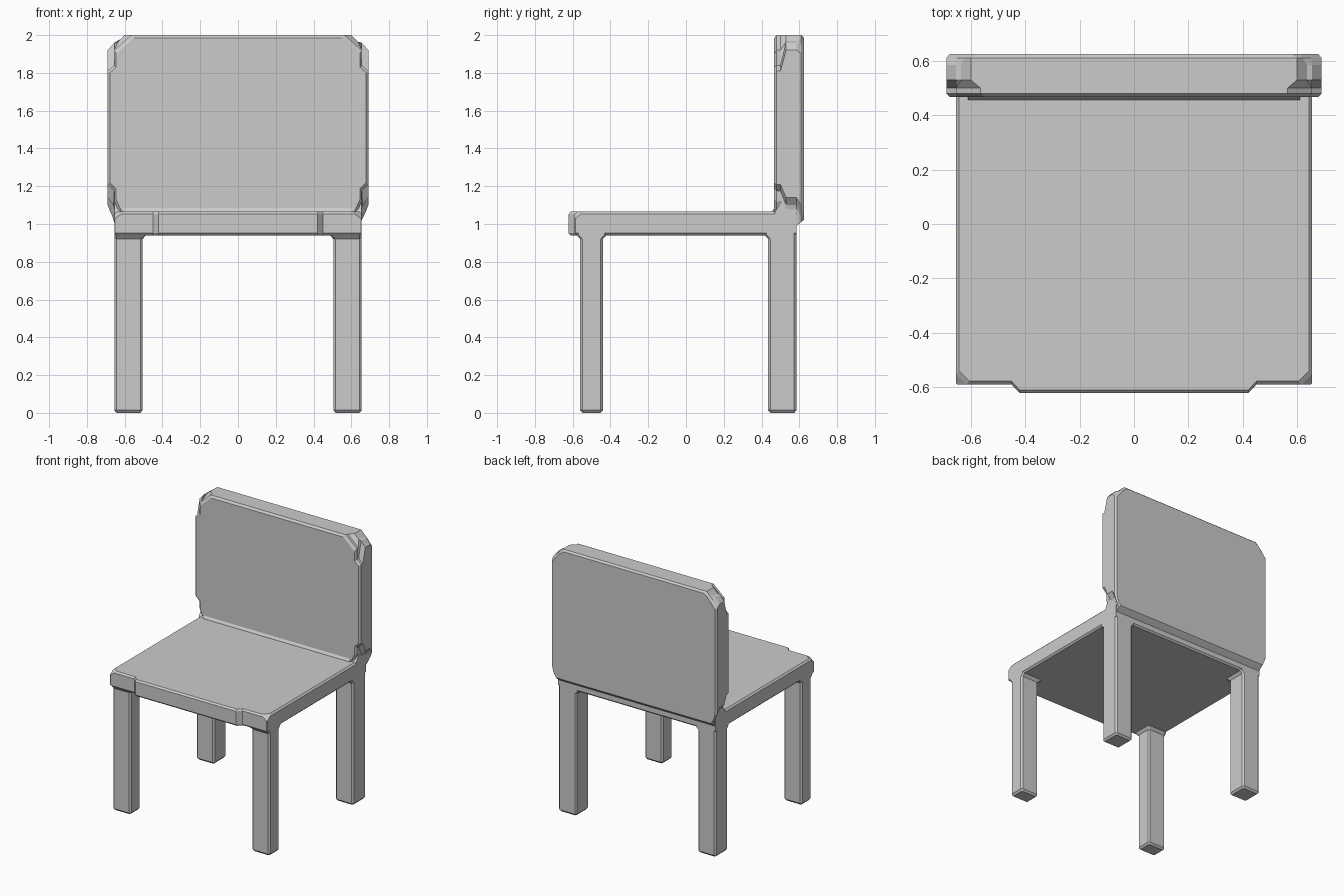
import bpy, bmesh

if "Cube" in bpy.data.objects:
    bpy.data.objects.remove(bpy.data.objects["Cube"])


def loft(name, rings):
    """Skin a list of equal-length point rings and cap both ends."""
    bm = bmesh.new()
    vs = [[bm.verts.new(p) for p in r] for r in rings]
    n = len(vs[0])
    for a, b in zip(vs, vs[1:]):
        for i in range(n):
            j = (i + 1) % n
            bm.faces.new((a[i], a[j], b[j], b[i]))
    bm.faces.new(vs[0])
    bm.faces.new(vs[-1])
    bmesh.ops.recalc_face_normals(bm, faces=bm.faces)
    me = bpy.data.meshes.new(name)
    bm.to_mesh(me)
    bm.free()
    ob = bpy.data.objects.new(name, me)
    bpy.context.collection.objects.link(ob)
    return ob


def mirrored(half):
    """Complete a right-half outline (2D) with its mirror image."""
    return half + [(-x, y) for x, y in reversed(half)]


def octagon(x0, x1, y0, y1, c, z):
    return [(x, y, z) for x, y in (
        (x0 + c, y0), (x1 - c, y0), (x1, y0 + c), (x1, y1 - c),
        (x1 - c, y1), (x0 + c, y1), (x0, y1 - c), (x0, y0 + c))]


# Seat slab: stepped front edge, corners cut towards the top
def seat_ring(z, d, c):
    half = [(0.42, -0.622 + d), (0.45, -0.59 + d), (0.655 - d - c, -0.59 + d),
            (0.655 - d, -0.59 + d + c), (0.655 - d, 0.585 - d)]
    return [(x, y, z) for x, y in mirrored(half)]


loft("seat", [seat_ring(0.94, 0.012, 0.005), seat_ring(0.952, 0, 0.005),
              seat_ring(1.03, 0, 0.005), seat_ring(1.053, 0, 0.038),
              seat_ring(1.065, 0.012, 0.038)])

# Legs: chamfered posts that flare inward under the seat
for side, sx in (("right", 1), ("left", -1)):
    for part, y0, y1, f0, f1 in (("front", -0.56, -0.44, 0.02, 0.02),
                                 ("back", 0.435, 0.585, 0.02, 0.0)):
        spec = [(0.0, 0.012, 0, 0.006), (0.014, 0, 0, 0.012),
                (0.92, 0, 0, 0.012), (0.943, 0, 1, 0.012),
                (0.96, 0, 1, 0.012)]
        rings = []
        for z, d, f, c in spec:
            ring = octagon(0.505 + d - 0.02 * f, 0.655 - d,
                           y0 + d - f0 * f, y1 - d + f1 * f, c, z)
            rings.append([(sx * x, y, z) for x, y, z in ring])
        loft(f"{part}_{side}_leg", rings)

# Backrest: notched front face blending to a simpler outline at the rear
front = [(0.55, 1.985), (0.645, 1.90), (0.645, 1.83), (0.678, 1.80),
         (0.678, 1.22), (0.645, 1.185), (0.645, 1.13), (0.605, 1.04)]
shoulder = [(0.565, 2.0), (0.655, 1.92), (0.655, 1.84), (0.69, 1.81),
            (0.69, 1.21), (0.655, 1.175), (0.655, 1.12), (0.615, 1.03)]
rear = [(0.60, 2.0), (0.635, 1.965), (0.655, 1.96), (0.69, 1.92),
        (0.69, 1.14), (0.66, 1.10), (0.655, 1.08), (0.65, 0.99)]
rim = [(0.60, 2.0), (0.62, 1.98), (0.65, 1.95), (0.69, 1.90),
       (0.69, 1.10), (0.675, 1.06), (0.665, 1.04), (0.65, 1.01)]
back = [(0.58, 1.988), (0.615, 1.965), (0.645, 1.93), (0.678, 1.89),
        (0.678, 1.10), (0.67, 1.065), (0.66, 1.045), (0.645, 1.022)]
layers = [(0.467, front), (0.48, shoulder), (0.50, shoulder), (0.53, rear),
          (0.585, rear), (0.61, rim), (0.624, back)]
loft("backrest", [[(x, y, z) for x, z in mirrored(h)] for y, h in layers])

# Chamfer strip where the backrest meets the seat
strip = [(0.456, 1.06), (0.456, 1.067), (0.47, 1.088), (0.50, 1.088), (0.50, 1.06)]
loft("backrest_fillet", [[(x, y, z) for y, z in strip] for x in (-0.61, 0.61)])

# Rear brackets tying the back legs to the backrest
for side, sx in (("right", 1), ("left", -1)):
    loft(f"{side}_back_bracket",
         [[(sx * x, y, z) for y, z in
           ((0.47, 1.04), (0.47, 1.065), (0.52, 1.14), (0.575, 1.12), (0.585, 1.04))]
          for x in (0.59, 0.655)])
